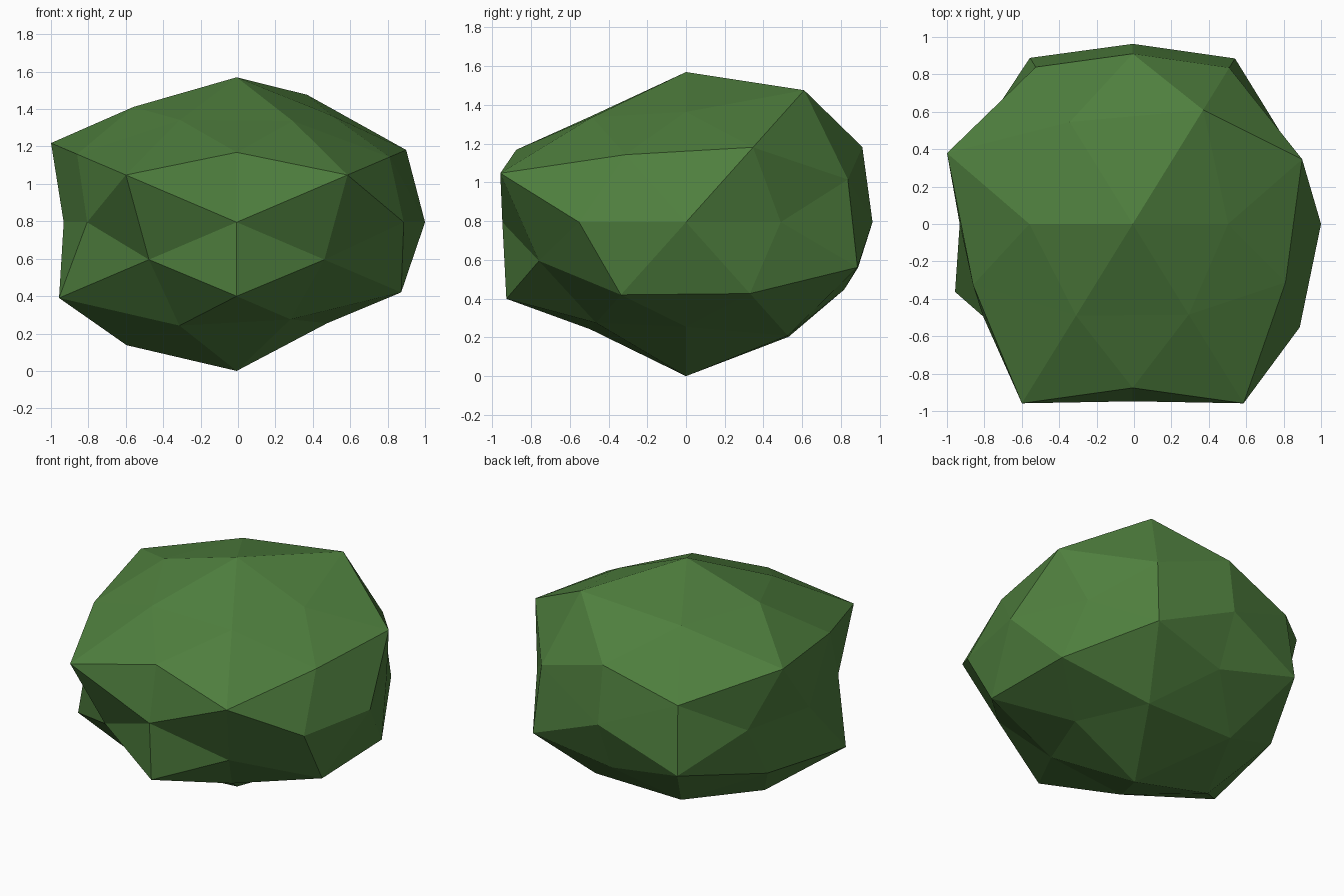
import bpy, bmesh, math
from mathutils import Vector

if "Cube" in bpy.data.objects:
    bpy.data.objects.remove(bpy.data.objects["Cube"])

CENTRE = Vector((-0.007, 0.0, 0.795))
SQUASH = 0.69          # height factor of the bush
T = (1 + math.sqrt(5)) / 2

# Each base direction is mirrored over its non-zero axes. The radii follow the
# signs in the order x, then y, then z, with plus before minus.
GROUPS = [
    ((1, 0, 0), (1.007, 0.925)),
    ((0, 1, 0), (0.963, 0.948)),
    ((0, 0, 1), (1.123, 1.152)),
    ((1, 0, T), (0.97, 0.92, 1.05, 1.12)),
    ((0, T, 1), (1.07, 0.96, 1.03, 1.09)),
    ((T, 1, 0), (0.93, 1.05, 0.95, 0.94)),
    ((T * T, 1, T), (1.12, 1.068, 1.01, 1.087, 1.227, 1.03, 1.055, 1.174)),
    ((1, T, T * T), (1.22, 1.05, 0.97, 0.93, 1.09, 1.06, 0.98, 0.99)),
    ((T, T * T, 1), (1.033, 1.094, 1.185, 0.938, 1.037, 1.098, 1.185, 0.938)),
]


def mirrored(d):
    """All sign variants of a direction, as unit vectors."""
    signs = [(1, -1) if c else (1,) for c in d]
    return [Vector((d[0] * a, d[1] * b, d[2] * c)).normalized()
            for a in signs[0] for b in signs[1] for c in signs[2]]


# Faceted ball with 80 triangles
bm = bmesh.new()
radius = {}
for direction, radii in GROUPS:
    for d, r in zip(mirrored(direction), radii):
        radius[bm.verts.new(d)] = r
bmesh.ops.convex_hull(bm, input=list(bm.verts))
bmesh.ops.recalc_face_normals(bm, faces=bm.faces)

# Lumpy, flattened shape
for v, r in radius.items():
    p = v.co * r
    v.co = CENTRE + Vector((p.x, p.y, p.z * SQUASH))

mesh = bpy.data.meshes.new("bush")
bm.to_mesh(mesh)
bm.free()

# Leaf colour
leaf = bpy.data.materials.new("leaf green")
leaf.diffuse_color = (0.078, 0.212, 0.048, 1)
leaf.use_nodes = True
leaf.node_tree.nodes["Principled BSDF"].inputs["Base Color"].default_value = leaf.diffuse_color
mesh.materials.append(leaf)

bush = bpy.data.objects.new("bush", mesh)
bpy.context.collection.objects.link(bush)
